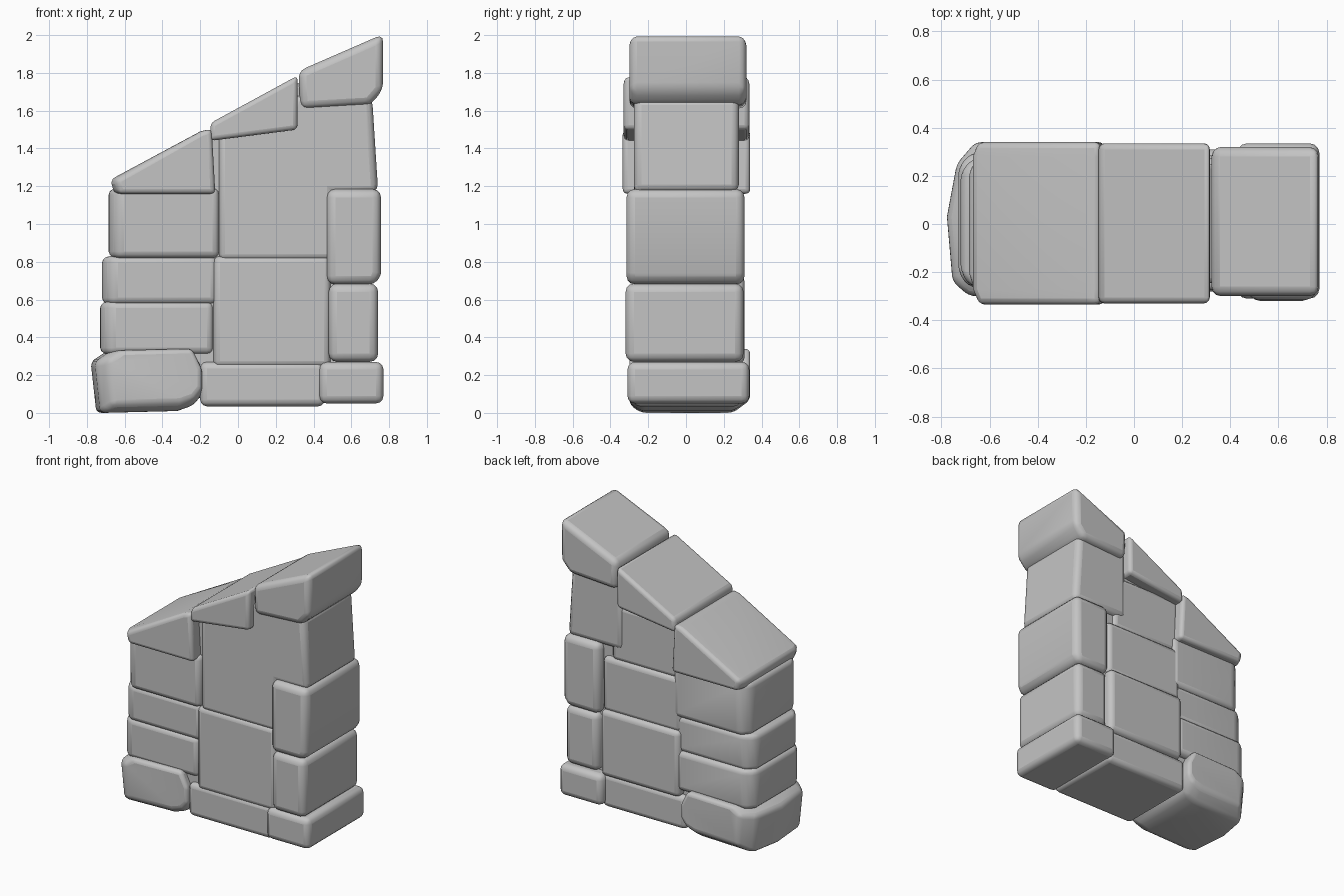
import bpy
import bmesh
import math

default_cube = bpy.data.objects.get("Cube")
if default_cube:
    bpy.data.objects.remove(default_cube, do_unlink=True)


def make_material(name, colour):
    material = bpy.data.materials.new(name)
    material.use_nodes = True
    material.diffuse_color = colour
    shader = material.node_tree.nodes["Principled BSDF"]
    shader.inputs["Base Color"].default_value = colour
    shader.inputs["Roughness"].default_value = 0.8
    return material


stone_grey = make_material("stone grey", (0.55, 0.55, 0.55, 1))


def loft(name, profile, rings, bevel):
    """Sweep an x-z profile along y; each ring (y, width, height) shrinks it
    towards its right and top sides."""
    mesh = bpy.data.meshes.new(name)
    bm = bmesh.new()
    right = max(x for x, z in profile)
    top = max(z for x, z in profile)
    loops = []
    for y, width, height in rings:
        loops.append([bm.verts.new((right + (x - right) * width, y, top + (z - top) * height))
                      for x, z in profile])
    bm.faces.new(loops[0])
    bm.faces.new(list(reversed(loops[-1])))
    count = len(profile)
    for near, far in zip(loops, loops[1:]):
        for i in range(count):
            j = (i + 1) % count
            bm.faces.new((near[i], far[i], far[j], near[j]))
    bmesh.ops.recalc_face_normals(bm, faces=bm.faces)
    bm.to_mesh(mesh)
    bm.free()
    mesh.materials.append(stone_grey)
    stone = bpy.data.objects.new(name, mesh)
    bpy.context.collection.objects.link(stone)

    # Worn edges
    worn = stone.modifiers.new("worn edges", "BEVEL")
    worn.width = bevel
    worn.segments = 3
    worn.limit_method = "ANGLE"
    worn.angle_limit = math.radians(25)
    bpy.ops.object.select_all(action="DESELECT")
    stone.select_set(True)
    bpy.context.view_layer.objects.active = stone
    bpy.ops.object.shade_smooth_by_angle(angle=math.radians(50))
    return stone


def slab(name, profile, front, back, bevel=0.035):
    return loft(name, profile, [(front, 1, 1), (back, 1, 1)], bevel)


def box_profile(left, right, bottom, top):
    return [(left, bottom), (right, bottom), (right, top), (left, top)]


def block(name, left, right, bottom, top, front, back, bevel=0.035):
    return slab(name, box_profile(left, right, bottom, top), front, back, bevel)


def left_stone(name, left, right, bottom, top, front, back):
    """Stone whose left corners are rounded off in plan."""
    rings = [(front, 0.92, 1), (front + 0.06, 1, 1), (back - 0.06, 1, 1), (back, 0.9, 1)]
    return loft(name, box_profile(left, right, bottom, top), rings, 0.035)


# Solid core that closes the joints
slab("core", [(-0.62, 0.08), (0.68, 0.08), (0.68, 1.85), (0.36, 1.77), (-0.62, 1.16)],
     -0.245, 0.25, 0.02)

# Left column: broad rounded foot and the stones above it
foot = [(-0.75, 0), (-0.33, 0.01), (-0.24, 0.04), (-0.19, 0.1), (-0.19, 0.22),
        (-0.25, 0.34), (-0.69, 0.33), (-0.78, 0.27)]
foot_rings = [(-0.3, 0.84, 0.87), (-0.24, 0.96, 1), (0.03, 1, 1), (0.25, 0.93, 1), (0.34, 0.8, 0.8)]
loft("left_foot", foot, foot_rings, 0.025)
left_stone("left_stone_low", -0.73, -0.13, 0.31, 0.59, -0.265, 0.3)
left_stone("left_stone_mid", -0.72, -0.11, 0.575, 0.83, -0.265, 0.28)
left_stone("left_stone_high", -0.685, -0.1, 0.82, 1.19, -0.29, 0.29)

# Middle column: full-width base, separate front and back stones
block("middle_base", -0.2, 0.46, 0.035, 0.27, -0.28, 0.29)
block("middle_front_low", -0.13, 0.49, 0.24, 0.83, -0.28, 0)
upper_wall = [(-0.1, 0.81), (0.5, 0.81), (0.5, 1.17), (0.735, 1.17),
              (0.7, 1.67), (0.3, 1.68), (0.26, 1.52), (-0.1, 1.48)]
slab("upper_front_wall", upper_wall, -0.275, 0, 0.03)
block("middle_back_low", -0.16, 0.46, 0.26, 0.73, 0, 0.31)
block("middle_back_mid", -0.16, 0.46, 0.71, 1.1, 0, 0.285)
block("middle_back_high", -0.16, 0.4, 1.08, 1.48, 0, 0.27)

# Right column: alternating corner stones
block("right_foot", 0.43, 0.77, 0.05, 0.27, -0.31, 0.335, 0.04)
block("right_stone_low", 0.48, 0.742, 0.27, 0.685, -0.32, 0.305, 0.045)
slab("right_stone_mid", [(0.47, 0.68), (0.735, 0.68), (0.758, 0.74), (0.757, 1.185), (0.47, 1.185)],
     -0.315, 0.31, 0.045)
slab("right_stone_high", [(0.3, 1.17), (0.742, 1.17), (0.71, 1.67), (0.3, 1.67)], -0.275, 0.28, 0.04)

# Sloping cap stones, stepping up from left to right
cap_rings = [(-0.335, 0.95, 1), (-0.27, 1, 1), (0.28, 1, 1), (0.34, 0.96, 1)]
loft("left_cap", [(-0.655, 1.16), (-0.12, 1.16), (-0.14, 1.505), (-0.2, 1.49), (-0.675, 1.235)],
     cap_rings, 0.025)
slab("middle_cap", [(-0.15, 1.44), (0.315, 1.5), (0.315, 1.785), (-0.145, 1.535)],
     -0.33, 0.335, 0.025)
slab("right_cap", [(0.33, 1.61), (0.7, 1.63), (0.768, 1.71), (0.768, 2.005), (0.32, 1.81)],
     -0.3, 0.32, 0.04)
